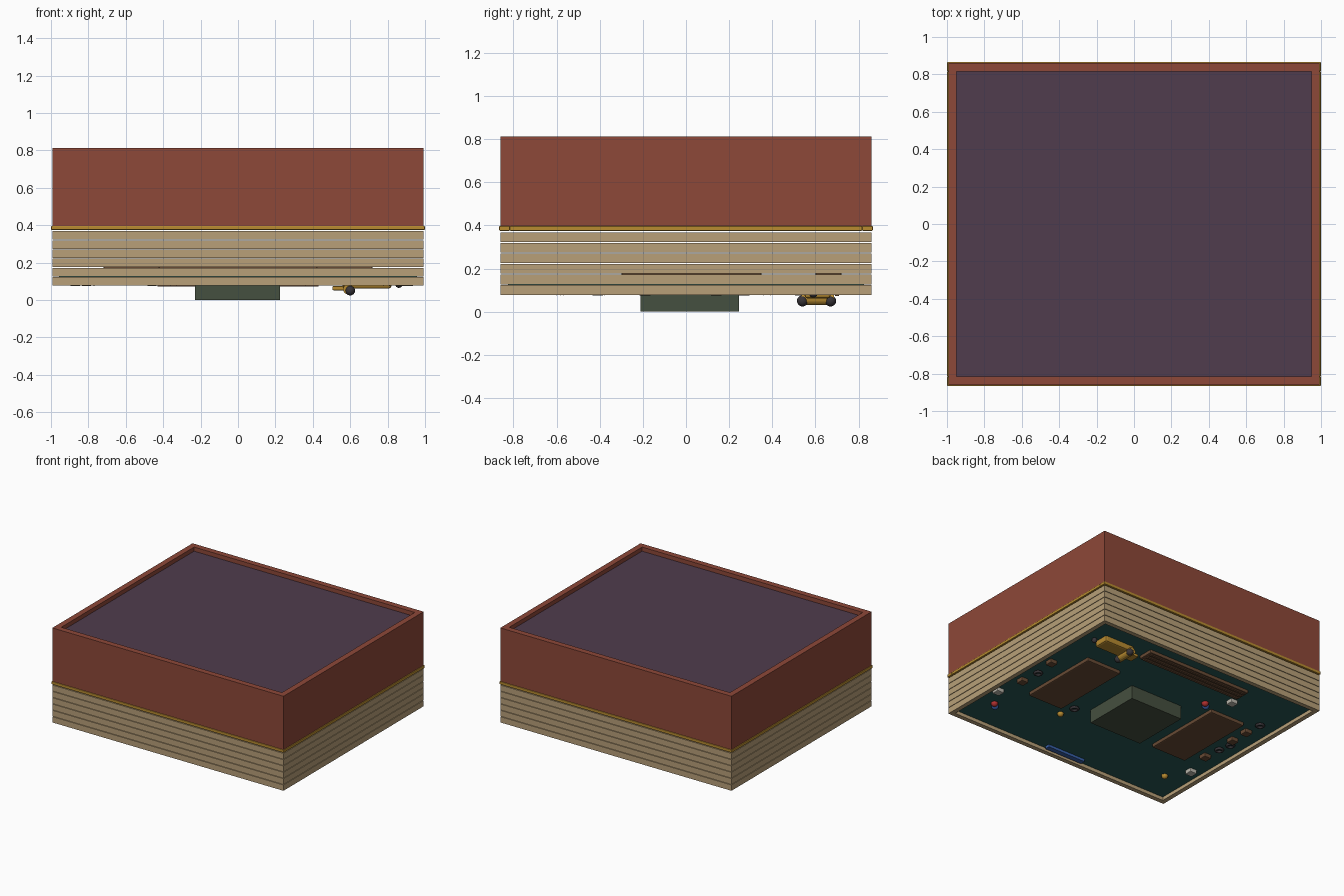
import bpy, math

if "Cube" in bpy.data.objects:
    bpy.data.objects.remove(bpy.data.objects["Cube"])

mats = {}
def mat(name, rgb):
    if name not in mats:
        m = bpy.data.materials.new(name)
        m.diffuse_color = (*rgb, 1)
        m.use_nodes = True
        m.node_tree.nodes["Principled BSDF"].inputs["Base Color"].default_value = m.diffuse_color
        mats[name] = m
    return mats[name]

RED = mat("brick_red", (0.27, 0.065, 0.04))
CREAM = mat("cream", (0.48, 0.35, 0.19))
GOLD = mat("gold", (0.48, 0.26, 0.03))
PURPLE = mat("plum", (0.08, 0.045, 0.075))
TEAL = mat("teal", (0.02, 0.10, 0.09))
GREEN = mat("dark_green", (0.06, 0.08, 0.05))
BROWN = mat("brown", (0.14, 0.07, 0.035))
GREY = mat("light_grey", (0.5, 0.48, 0.42))
DARK = mat("dark_metal", (0.04, 0.035, 0.04))
CRIMSON = mat("crimson", (0.45, 0.03, 0.03))
BLUE = mat("blue", (0.04, 0.12, 0.4))

def box(name, x0, x1, y0, y1, z0, z1, m, bevel=0):
    bpy.ops.mesh.primitive_cube_add(size=1, location=((x0+x1)/2, (y0+y1)/2, (z0+z1)/2))
    o = bpy.context.object
    o.name = name
    o.scale = (x1-x0, y1-y0, z1-z0)
    bpy.ops.object.transform_apply(location=False, rotation=False, scale=True)
    o.data.materials.append(m)
    if bevel:
        b = o.modifiers.new("bevel", "BEVEL")
        b.width = bevel
        b.segments = 2
    return o

def ball(name, x, y, z, r, m):
    bpy.ops.mesh.primitive_uv_sphere_add(segments=16, ring_count=8, radius=r, location=(x, y, z))
    o = bpy.context.object
    o.name = name
    o.data.materials.append(m)
    bpy.ops.object.shade_smooth()
    return o

def frame(name, hx, hy, t, z0, z1, m, bevel=0):
    # four walls: front and back run full width, sides fit between
    for s, side in ((-1, "front"), (1, "back")):
        a, b = sorted((s*hy, s*(hy-t)))
        box(f"{name}_{side}", -hx, hx, a, b, z0, z1, m, bevel)
    for s, side in ((-1, "left"), (1, "right")):
        a, b = sorted((s*hx, s*(hx-t)))
        box(f"{name}_{side}", a, b, -hy+t, hy-t, z0, z1, m, bevel)

# upper wall, flat roof and trim band
frame("upper_wall", 0.993, 0.86, 0.045, 0.39, 0.812, RED)
box("roof_panel", -0.95, 0.95, -0.817, 0.817, 0.75, 0.78, PURPLE)
frame("trim_band", 0.999, 0.866, 0.05, 0.375, 0.397, GOLD, 0.004)

# stacked siding boards with thin gaps
for i in range(6):
    z = 0.078 + i*0.049
    frame(f"siding_board_{i}", 0.993, 0.86, 0.035, z, z+0.045, CREAM)

# floor and central sunken basin
box("floor", -0.958, 0.958, -0.825, 0.825, 0.105, 0.125, TEAL)
box("basin", -0.23, 0.225, -0.21, 0.245, 0, 0.13, GREEN)

# two tables and a long counter
for s, side in ((-1, "left"), (1, "right")):
    a, b = sorted((s*0.42, s*0.72))
    box(f"table_{side}", a, b, -0.30, 0.35, 0.078, 0.19, BROWN, 0.008)
box("counter", -0.45, 0.45, 0.60, 0.72, 0.08, 0.22, BROWN, 0.006)
for i in range(3):
    box(f"counter_rail_{i}", -0.43, 0.43, 0.61+i*0.04, 0.63+i*0.04, 0.072, 0.09, BROWN)

# golden instrument with two round feet
box("gold_body", 0.56, 0.82, 0.55, 0.67, 0.062, 0.15, GOLD, 0.012)
bpy.ops.mesh.primitive_cylinder_add(vertices=16, radius=0.028, depth=0.15,
                                    location=(0.59, 0.61, 0.058), rotation=(math.pi/2, 0, 0))
bpy.context.object.name = "gold_axle"
bpy.context.object.data.materials.append(GOLD)
box("gold_tongue", 0.505, 0.57, 0.57, 0.65, 0.052, 0.075, GOLD, 0.005)
for y in (0.54, 0.67):
    ball("round_foot", 0.60, y, 0.05, 0.026, DARK)
ball("small_knob", 0.86, 0.59, 0.085, 0.02, DARK)

# small square seats
for x, y, m in ((0.87, -0.19, BROWN), (0.88, 0.14, BROWN), (0.91, -0.41, GREY),
                (-0.87, -0.41, GREY), (-0.81, -0.18, BROWN), (-0.81, 0.12, BROWN),
                (-0.81, 0.27, BROWN), (-0.46, 0.53, GREY)):
    box("seat", x-0.03, x+0.03, y-0.03, y+0.03, 0.076, 0.15, m, 0.006)

# rings
for x, y in ((0.86, -0.03), (0.34, -0.25), (-0.82, -0.04), (-0.84, 0.06), (-0.82, 0.41)):
    bpy.ops.mesh.primitive_torus_add(major_segments=20, minor_segments=8, major_radius=0.025,
                                     minor_radius=0.01, location=(x, y, 0.09))
    bpy.context.object.name = "ring"
    bpy.context.object.data.materials.append(DARK)
    bpy.ops.object.shade_smooth()

# coloured balls
for x, y in ((0.81, -0.57), (-0.33, 0.39)):
    ball("red_ball", x, y, 0.102, 0.026, CRIMSON)
    ball("blue_ball", x-0.03, y-0.03, 0.102, 0.026, BLUE)
for x, y in ((0.36, -0.38), (-0.77, -0.58)):
    ball("gold_ball", x, y, 0.1, 0.024, GOLD)

# blue mat at the front
box("front_mat", -0.19, 0.14, -0.81, -0.77, 0.085, 0.11, BLUE)
